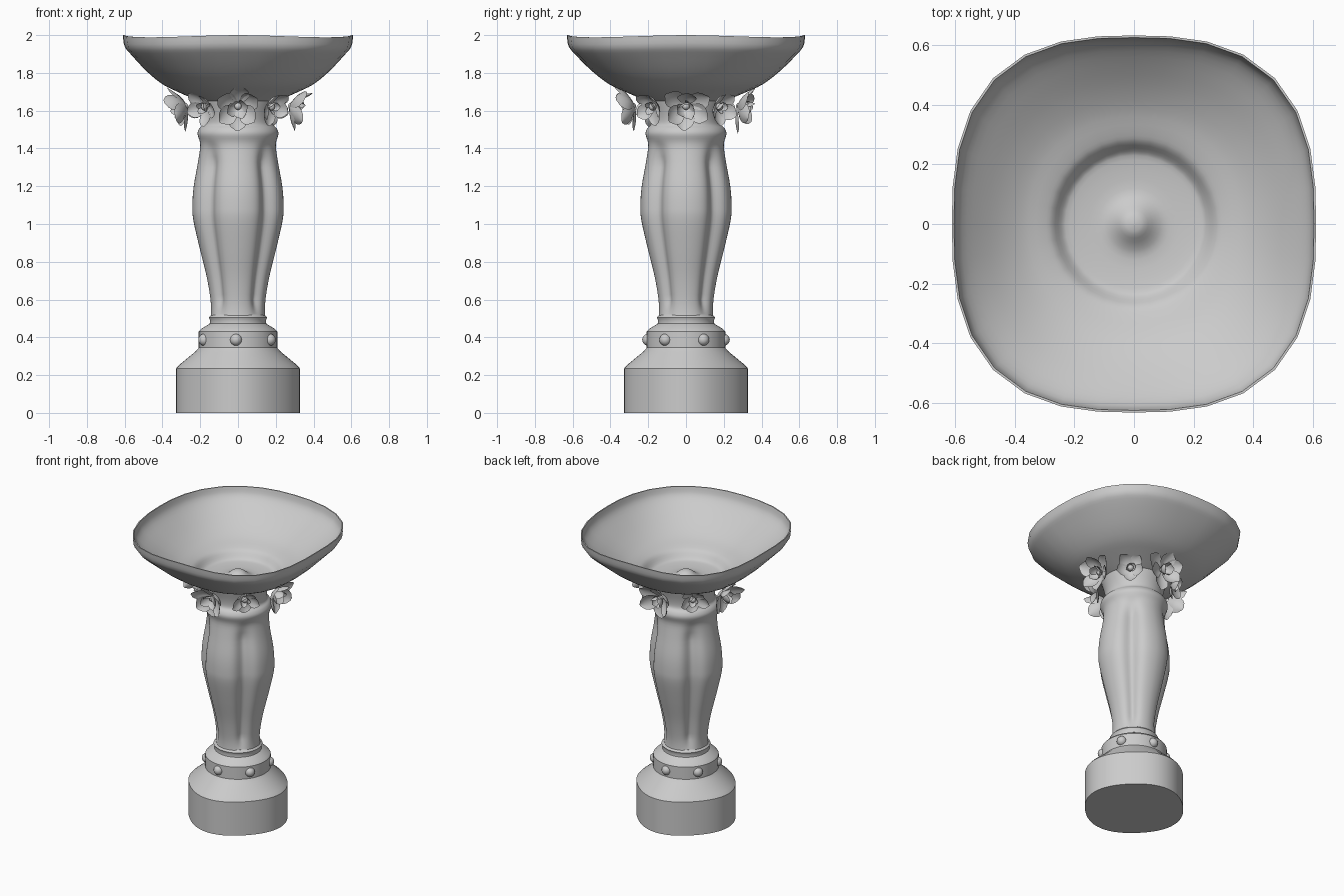
import bpy, bmesh, math, random
from mathutils import Vector

if "Cube" in bpy.data.objects:
    bpy.data.objects.remove(bpy.data.objects["Cube"])

random.seed(4)
TAU = 2 * math.pi


def finish(name, bm, angle=40):
    bmesh.ops.recalc_face_normals(bm, faces=bm.faces)
    me = bpy.data.meshes.new(name)
    bm.to_mesh(me)
    bm.free()
    ob = bpy.data.objects.new(name, me)
    bpy.context.collection.objects.link(ob)
    bpy.ops.object.select_all(action='DESELECT')
    ob.select_set(True)
    bpy.context.view_layer.objects.active = ob
    bpy.ops.object.shade_smooth_by_angle(angle=math.radians(angle))
    return ob


def resample(pts, n):
    """Smooth a profile with Catmull-Rom interpolation."""
    p = [Vector(q) for q in pts]
    p = [2 * p[0] - p[1]] + p + [2 * p[-1] - p[-2]]
    out = []
    for i in range(1, len(p) - 2):
        a, b, c, d = p[i - 1:i + 3]
        for k in range(n):
            t = k / n
            out.append(0.5 * (2 * b + (c - a) * t + (2 * a - 5 * b + 4 * c - d) * t * t
                              + (3 * b - a - 3 * c + d) * t ** 3))
    return out + [p[-2]]


def lathe(name, profile, n, shape, angle=40):
    """Sweep (r, z) rings; shape(r, z, theta) gives each point. Ends are capped."""
    bm = bmesh.new()
    rings = [[bm.verts.new(shape(r, z, TAU * i / n)) for i in range(n)] for r, z in profile]
    for a, b in zip(rings, rings[1:]):
        for i in range(n):
            j = (i + 1) % n
            bm.faces.new((a[i], a[j], b[j], b[i]))
    bm.faces.new(rings[0])
    bm.faces.new(rings[-1])
    return finish(name, bm, angle)


# plinth and collar
def plinth_shape(r, z, t):
    k = r * (1 - 0.025 * (1 - math.cos(4 * t)) * (r > 0.25))
    return (k * math.cos(t), k * math.sin(t), z)


lathe("plinth", [(0.328, 0), (0.328, 0.235), (0.31, 0.255), (0.225, 0.325), (0.208, 0.345),
                 (0.208, 0.43), (0.195, 0.445), (0.15, 0.472), (0.148, 0.49), (0.155, 0.505),
                 (0.14, 0.52)], 64, plinth_shape, 35)

# studs around the collar
for k in range(6):
    t = math.radians(-93 + 60 * k)
    bm = bmesh.new()
    bmesh.ops.create_uvsphere(bm, u_segments=16, v_segments=10, radius=0.032)
    bmesh.ops.translate(bm, verts=bm.verts, vec=(0.2 * math.cos(t), 0.2 * math.sin(t), 0.387))
    finish("stud_%d" % (k + 1), bm)


# four-lobed column
def column_shape(r, z, t):
    d = (t % (TAU / 4)) - TAU / 8
    fade = max(0, min(1, (z - 0.5) / 0.1, (1.44 - z) / 0.12))
    k = r * (1 - 0.17 * fade * math.exp(-(d / 0.22) ** 2) - 0.03 * fade * math.exp(-(d / 0.5) ** 2))
    return (k * math.cos(t), k * math.sin(t), z)


lathe("column", resample([(0.148, 0.48), (0.143, 0.53), (0.146, 0.6), (0.166, 0.72), (0.203, 0.87),
                          (0.237, 1.02), (0.242, 1.1), (0.235, 1.2), (0.212, 1.33), (0.2, 1.42),
                          (0.214, 1.475), (0.205, 1.505), (0.185, 1.53), (0.187, 1.58),
                          (0.205, 1.65)], 4), 96, column_shape)


# basin: round at the foot, rounded square at the rim
def basin_shape(r, z, t):
    c, s = math.cos(t), math.sin(t)
    sq = (abs(c) ** 2.7 + abs(s) ** 2.7) ** (-1 / 2.7)
    m = max(0, min(1, (r - 0.25) / 0.3))
    k = r * (1 + (sq - 1) * m)
    wave = 0.006 * (math.cos(4 * t) - 1) * max(0, (z - 1.85) / 0.15)
    return (k * c, k * s * (1 + 0.035 * m), z + wave)


outer = resample([(0.16, 1.635), (0.215, 1.655), (0.32, 1.7), (0.4, 1.74), (0.48, 1.805), (0.56, 1.89),
                  (0.6, 1.94), (0.61, 2.0)], 3)
inner = resample([(0.603, 2.0), (0.588, 1.945), (0.54, 1.89), (0.46, 1.82), (0.38, 1.768), (0.31, 1.74),
                  (0.275, 1.722), (0.245, 1.685), (0.215, 1.672), (0.12, 1.665), (0.075, 1.68),
                  (0.035, 1.71), (0.005, 1.718)], 3)
lathe("basin", outer + inner, 32, basin_shape, 50)


# flower garland
def petal(bm, base, axis, e, half, length, width):
    d = axis * math.cos(half) + e * math.sin(half)
    n = axis * math.sin(half) - e * math.cos(half)
    side = axis.cross(e)
    curl = random.uniform(-0.1, 0.25)
    rows = []
    for i in range(8):
        u = 0.03 + 0.96 * i / 7
        w = width * math.sin(math.pi * u ** 1.3) ** 0.65
        rows.append([bm.verts.new(base + d * length * u + side * w * v
                                  + n * (0.35 * w * v * v + length * (0.25 * math.sin(math.pi * u) * -0.5
                                                                      - curl * u * u)))
                     for v in (-1, -0.6, -0.2, 0.2, 0.6, 1)])
    for a, b in zip(rows, rows[1:]):
        for j in range(5):
            bm.faces.new((a[j], a[j + 1], b[j + 1], b[j]))


def flower(name, theta, radius, z, tilt, layers):
    out = Vector((math.cos(theta), math.sin(theta), 0))
    axis = (out * math.cos(tilt) + Vector((0, 0, math.sin(tilt)))).normalized()
    side = Vector((0, 0, 1)).cross(out)
    up = axis.cross(side)
    base = out * radius + Vector((0, 0, z))
    bm = bmesh.new()
    for count, half, length, width, turn in layers:
        for k in range(count):
            a = TAU * k / count + turn + random.uniform(-0.15, 0.15)
            petal(bm, base, axis, side * math.cos(a) + up * math.sin(a),
                  math.radians(half + random.uniform(-8, 8)), length * random.uniform(0.9, 1.08), width)
    # flower heart
    heart = bmesh.ops.create_uvsphere(bm, u_segments=10, v_segments=6, radius=0.02)
    bmesh.ops.translate(bm, verts=heart['verts'], vec=base + axis * 0.015)
    finish(name, bm, 60)


for k in range(4):
    t = TAU * k / 4
    flower("large_flower_%d" % (k + 1), t, 0.27, 1.628, -0.3,
           [(6, 54, 0.145, 0.052, math.pi / 2), (4, 28, 0.09, 0.036, 0.4)])
    flower("small_flower_%d" % (k + 1), t + TAU / 8, 0.235, 1.625, -0.3,
           [(5, 58, 0.11, 0.042, -math.pi / 2), (3, 30, 0.06, 0.024, 0.2)])
